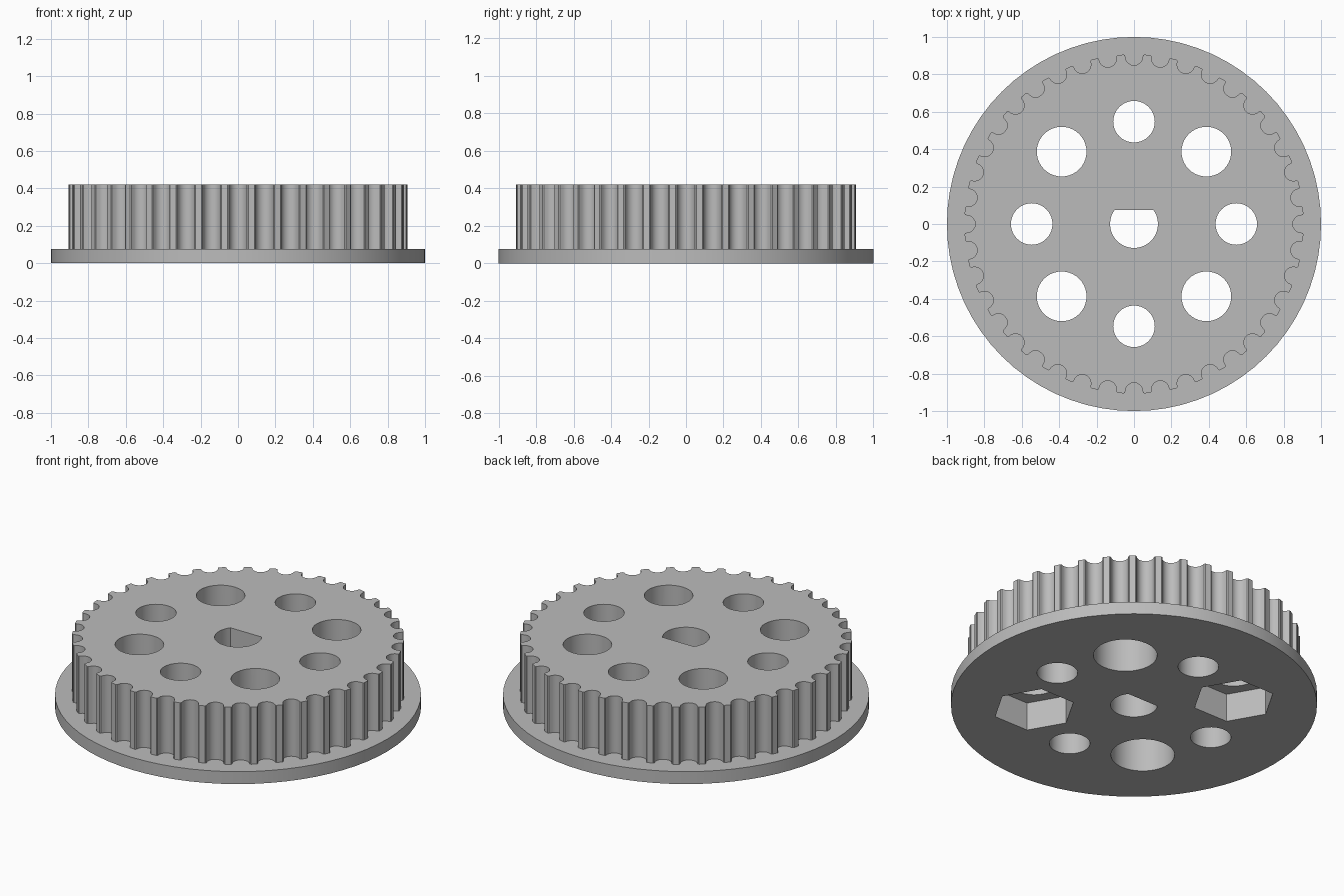
import bpy, bmesh
from math import sin, cos, pi, radians, sqrt, asin, tau

cube = bpy.data.objects.get("Cube")
if cube:
    bpy.data.objects.remove(cube, do_unlink=True)

# Main sizes
TEETH = 40
FLANGE_H, TOP = 0.075, 0.42
TIP_R, GROOVE_C, GROOVE_R = 0.907, 0.896, 0.047
HOLE_RING = 0.547

grey = bpy.data.materials.new("light grey plastic")
grey.use_nodes = True
grey.diffuse_color = (0.5, 0.5, 0.5, 1)
grey.node_tree.nodes["Principled BSDF"].inputs["Base Color"].default_value = (0.5, 0.5, 0.5, 1)


def prism(name, outline, z0, z1):
    """Extrude a closed outline between two heights."""
    bm = bmesh.new()
    face = bm.faces.new([bm.verts.new((x, y, z0)) for x, y in outline])
    new = bmesh.ops.extrude_face_region(bm, geom=[face])["geom"]
    verts = [v for v in new if isinstance(v, bmesh.types.BMVert)]
    bmesh.ops.translate(bm, vec=(0, 0, z1 - z0), verts=verts)
    bmesh.ops.recalc_face_normals(bm, faces=bm.faces)
    mesh = bpy.data.meshes.new(name)
    bm.to_mesh(mesh)
    bm.free()
    mesh.materials.append(grey)
    obj = bpy.data.objects.new(name, mesh)
    bpy.context.collection.objects.link(obj)
    return obj


def circle(r, sides, cx=0, cy=0):
    return [(cx + r * cos(tau * i / sides), cy + r * sin(tau * i / sides)) for i in range(sides)]


def combine(target, tool, operation):
    """Apply a boolean and remove the helper."""
    tool.hide_render = True
    mod = target.modifiers.new(operation.title(), 'BOOLEAN')
    mod.operation, mod.object, mod.solver = operation, tool, 'EXACT'
    bpy.context.view_layer.objects.active = target
    bpy.ops.object.modifier_apply(modifier=mod.name)
    bpy.data.objects.remove(tool, do_unlink=True)


def toothed_outline():
    """Round belt grooves separated by narrow, softened teeth."""
    groove = [(0.055, TIP_R - 0.001), (0.049, TIP_R - 0.005)]
    groove += [(GROOVE_R * cos(pi * i / 10), GROOVE_C - GROOVE_R * sin(pi * i / 10)) for i in range(11)]
    groove += [(-x, y) for x, y in reversed(groove[:2])]
    land = pi / TEETH
    groove.append((-TIP_R * sin(land), TIP_R * cos(land)))
    points = []
    for i in range(TEETH):
        a = tau * i / TEETH
        points += [(x * cos(a) - y * sin(a), x * sin(a) + y * cos(a)) for x, y in groove]
    return points


# Flange disc and toothed rim
pulley = prism("toothed_pulley", circle(1, 72), 0, FLANGE_H)
combine(pulley, prism("toothed_rim", toothed_outline(), FLANGE_H / 2, TOP), 'UNION')

# D-shaped shaft bore, flat towards the back
bore_r, flat_y = 0.128, 0.075
start = asin(flat_y / bore_r)
sweep = pi + 2 * start
bore = [(bore_r * cos(start - sweep * i / 32), bore_r * sin(start - sweep * i / 32)) for i in range(33)]
combine(pulley, prism("bore_cutter", bore, -0.1, TOP + 0.1), 'DIFFERENCE')

# Ring of through holes, small on the axes and large on the diagonals
for i in range(8):
    a = tau * i / 8
    cx, cy = HOLE_RING * cos(a), HOLE_RING * sin(a)
    radius = 0.133 if i % 2 else 0.111
    combine(pulley, prism("hole_cutter", circle(radius, 40, cx, cy), -0.1, TOP + 0.1), 'DIFFERENCE')
    # Underside recesses: round for bolt heads, hexagonal for nuts
    if i in (1, 5):
        combine(pulley, prism("head_cutter", circle(0.174, 40, cx, cy), -0.1, 0.21), 'DIFFERENCE')
    elif i in (3, 7):
        combine(pulley, prism("nut_cutter", circle(0.227, 6, cx, cy), -0.1, 0.17), 'DIFFERENCE')

# Smooth curved walls, keep edges crisp
bpy.ops.object.select_all(action='DESELECT')
pulley.select_set(True)
bpy.context.view_layer.objects.active = pulley
bpy.ops.object.shade_smooth_by_angle(angle=radians(28))
